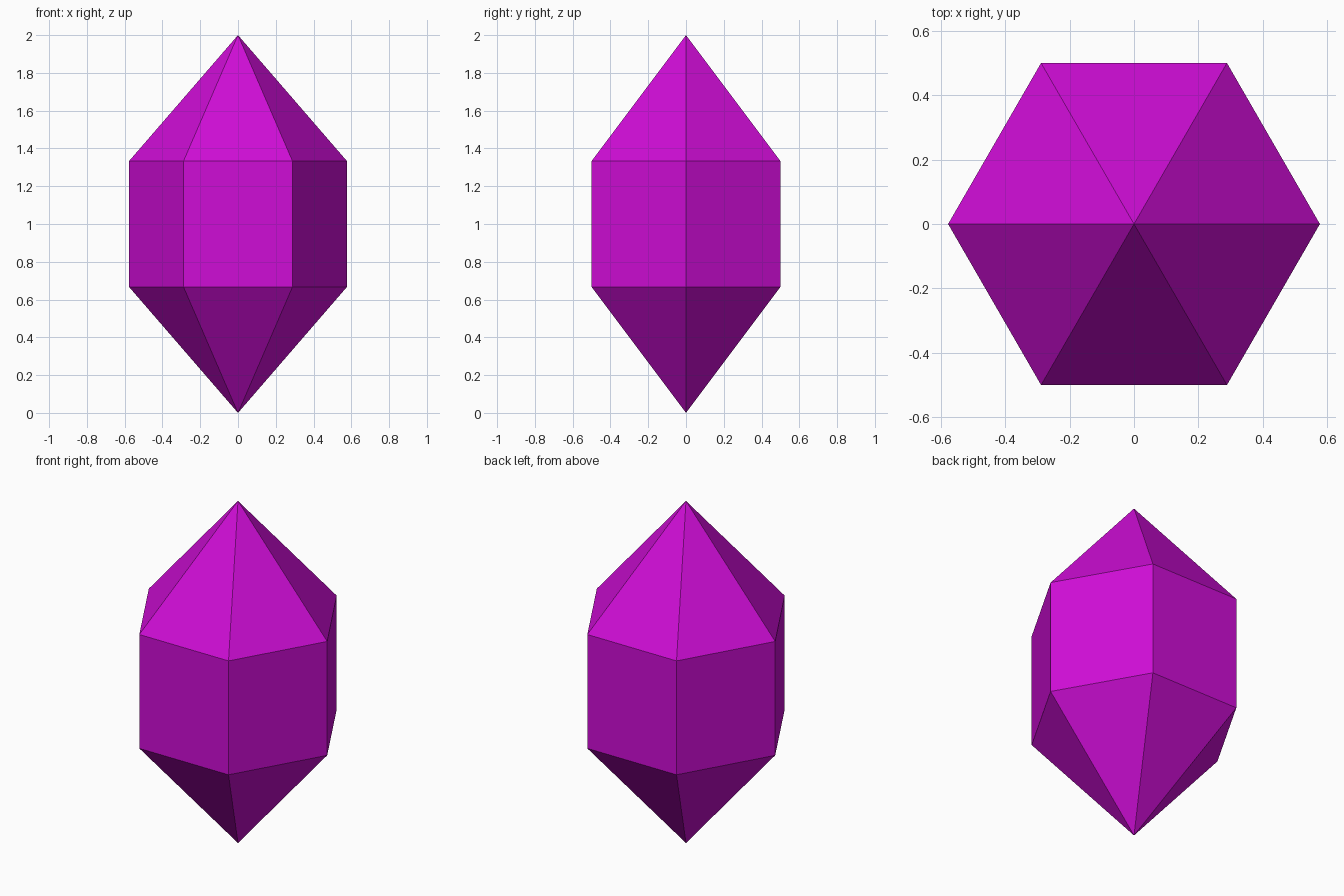
import bpy, bmesh, math

cube = bpy.data.objects.get("Cube")
if cube:
    bpy.data.objects.remove(cube, do_unlink=True)

RADIUS = 0.577
SIDES = 6
LOW, HIGH, TOP = 0.667, 1.333, 2.0

# Magenta crystal colour
mat = bpy.data.materials.new("magenta_crystal")
mat.use_nodes = True
colour = (0.62, 0.004, 0.67, 1.0)
mat.diffuse_color = colour
mat.node_tree.nodes["Principled BSDF"].inputs["Base Color"].default_value = colour

bm = bmesh.new()


def ring(z):
    """Hexagonal ring with corners on the x axis."""
    return [bm.verts.new((RADIUS * math.cos(math.tau * i / SIDES),
                          RADIUS * math.sin(math.tau * i / SIDES), z))
            for i in range(SIDES)]


# Points and the two girdle rings
bottom_tip = bm.verts.new((0, 0, 0))
top_tip = bm.verts.new((0, 0, TOP))
lower, upper = ring(LOW), ring(HIGH)

# Facets: lower point, straight wall, upper point
for i in range(SIDES):
    j = (i + 1) % SIDES
    bm.faces.new((bottom_tip, lower[j], lower[i]))
    bm.faces.new((lower[i], lower[j], upper[j], upper[i]))
    bm.faces.new((upper[i], upper[j], top_tip))

bmesh.ops.recalc_face_normals(bm, faces=bm.faces)
mesh = bpy.data.meshes.new("crystal")
bm.to_mesh(mesh)
bm.free()
mesh.materials.append(mat)
crystal = bpy.data.objects.new("crystal", mesh)
bpy.context.collection.objects.link(crystal)
